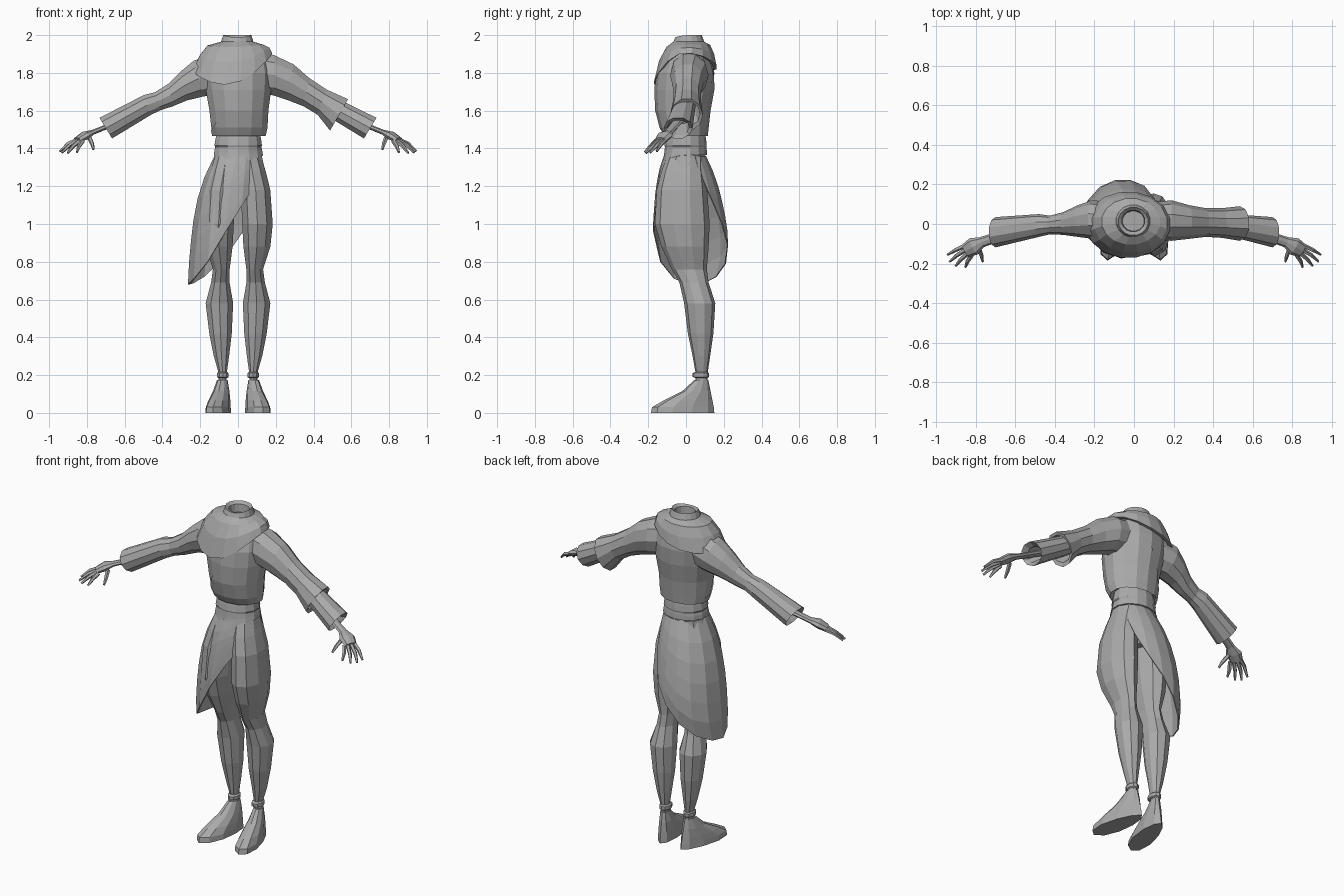
import bpy, bmesh, math
from mathutils import Vector

grey = bpy.data.materials.new("grey cloth")
grey.diffuse_color = (0.40, 0.40, 0.40, 1)


def finish(name, bm):
    bmesh.ops.recalc_face_normals(bm, faces=bm.faces)
    me = bpy.data.meshes.new(name)
    bm.to_mesh(me)
    bm.free()
    me.materials.append(grey)
    ob = bpy.data.objects.new(name, me)
    bpy.context.collection.objects.link(ob)
    return ob


def skin(bm, loops, caps=(True, True)):
    rows = [[bm.verts.new(p) for p in loop] for loop in loops]
    n = len(rows[0])
    for a, b in zip(rows, rows[1:]):
        for i in range(n):
            j = (i + 1) % n
            bm.faces.new((a[i], a[j], b[j], b[i]))
    for row, cap in zip((rows[0], rows[-1]), caps):
        if cap:
            bm.faces.new(row)


# A ring spans (xa, za) to (xb, zb) and y0 to y1; front and back can be raised or lowered
def ring(n, xa, za, xb, zb, y0, y1, front=0, back=0):
    out = []
    for i in range(n):
        t = 2 * math.pi * (i + 0.5) / n
        c, s = math.cos(t), math.sin(t)
        k = (c + 1) / 2
        dz = (front if s < 0 else back) * s * s
        out.append((xa + (xb - xa) * k, (y0 + y1) / 2 + (y1 - y0) / 2 * s,
                    za + (zb - za) * k + dz))
    return out


def loft(name, rings, n=12, caps=(True, True), side=1):
    bm = bmesh.new()
    skin(bm, [[(x * side, y, z) for x, y, z in ring(n, *r)] for r in rings], caps)
    return finish(name, bm)


def level(rows):
    return [(x0, z, x1, z, y0, y1) for z, x0, x1, y0, y1 in rows]


def tube(bm, pts, radii, n=6, flat=1.0, side=1):
    pts = [Vector((x * side, y, z)) for x, y, z in pts]
    loops = []
    for i, p in enumerate(pts):
        d = pts[min(i + 1, len(pts) - 1)] - pts[max(i - 1, 0)]
        u = Vector((0, 0, 1)).cross(d).normalized()
        v = d.cross(u).normalized()
        loops.append([p + radii[i] * (u * math.cos(2 * math.pi * k / n)
                      + v * flat * math.sin(2 * math.pi * k / n)) for k in range(n)])
    skin(bm, loops)


# Shirt body
shirt = level([(1.50, -.11, .115, -.09, .09), (1.465, -.135, .145, -.11, .11),
               (1.51, -.145, .155, -.135, .115), (1.60, -.155, .16, -.158, .125),
               (1.71, -.175, .175, -.163, .145), (1.80, -.19, .18, -.155, .15),
               (1.88, -.185, .165, -.12, .135), (1.94, -.11, .11, -.08, .10)])
loft("shirt", shirt, 14)

# Overlapping wrap on the shirt, cut along a diagonal
g = .005
wrap = loft("shirt_wrap", [(a - g, z, b + g, z, y0 - g, y1 + g)
                           for a, z, b, _, y0, y1 in shirt[1:-1]], 14, (False, False))
bm = bmesh.new()
bm.from_mesh(wrap.data)
bmesh.ops.bisect_plane(bm, geom=bm.verts[:] + bm.edges[:] + bm.faces[:],
                       plane_co=(0, 0, 1.73), plane_no=(-.23, 0, .14), clear_outer=True)
bm.to_mesh(wrap.data)
bm.free()

# Draped cowl with open neck
loft("cowl", [(-.055, 1.88, .05, 1.88, -.03, .06), (-.062, 1.985, .055, 1.985, -.04, .07),
              (-.08, 2.0, .072, 2.0, -.058, .085, -.012), (-.092, 1.965, .083, 1.965, -.068, .098),
              (-.165, 1.945, .135, 1.95, -.105, .13, -.01),
              (-.205, 1.895, .17, 1.935, -.145, .152, -.055, -.02),
              (-.245, 1.81, .185, 1.905, -.172, .165, -.115, -.03),
              (-.22, 1.815, .17, 1.905, -.155, .145, -.11, -.03)], 16, (True, False))

# Belt and waistband
loft("belt", level([(1.40, -.118, .122, -.108, .106), (1.415, -.128, .13, -.114, .11),
                    (1.45, -.122, .125, -.108, .106), (1.48, -.115, .12, -.10, .10)]), 14)
loft("waistband", [(-.131, 1.365, .136, 1.365, -.124, .112, -.035, 0),
                   (-.128, 1.39, .131, 1.39, -.116, .11, -.02, 0),
                   (-.12, 1.42, .124, 1.42, -.11, .106)], 14)
loft("pelvis", level([(1.38, -.12, .125, -.11, .10), (1.30, -.14, .145, -.128, .105),
                      (1.22, -.13, .13, -.13, .105), (1.15, -.04, .04, -.07, .06)]))

leg = level([(1.36, .0, .125, -.10, .095), (1.28, .0, .15, -.13, .10),
             (1.18, .012, .175, -.155, .112), (1.0, .018, .188, -.165, .125),
             (.88, .025, .175, -.13, .12), (.76, .042, .135, -.075, .11),
             (.69, .042, .145, -.035, .12), (.58, .022, .175, -.01, .155),
             (.42, .03, .155, .01, .145), (.30, .045, .13, .035, .128),
             (.215, .058, .105, .05, .115), (.15, .06, .105, .05, .115)])
cuff = level([(.185, .055, .105, .05, .115), (.19, .048, .112, .035, .122),
              (.21, .048, .112, .035, .122), (.217, .056, .106, .048, .114)])
# Foot outlines: height, toe end, heel end, half width
foot_rows = [(0, -.185, .15, .056), (.03, -.18, .147, .054), (.065, -.12, .14, .05),
             (.115, -.02, .13, .041), (.175, .045, .118, .028)]

# Arm and hand paths for the right half, mirrored below
fingers = [((.846, -.105, 1.448), (.90, -.13, 1.425), (.943, -.155, 1.385)),
           ((.846, -.127, 1.443), (.895, -.157, 1.415), (.932, -.19, 1.378)),
           ((.838, -.146, 1.440), (.875, -.178, 1.41), (.902, -.212, 1.376)),
           ((.822, -.158, 1.440), (.842, -.188, 1.41), (.852, -.218, 1.38)),
           ((.785, -.125, 1.455), (.772, -.16, 1.425), (.765, -.19, 1.395))]

for side, word in ((1, "left"), (-1, "right")):
    loft(word + "_leg", leg, 10, side=side)
    loft(word + "_ankle_band", cuff, 10, side=side)
    bm = bmesh.new()
    loops = []
    for z, toe, heel, w in foot_rows:
        loop = []
        for i in range(10):
            t = 2 * math.pi * i / 10
            y = (toe + heel) / 2 + (heel - toe) / 2 * math.cos(t)
            spread = w * (1 + .25 * (.06 - y) / .2)
            x = .083 + (.08 - y) * .19 + spread * math.sin(t)
            loop.append((x * side, y, z))
        loops.append(loop)
    skin(bm, loops)
    finish(word + "_foot", bm)
    bm = bmesh.new()
    tube(bm, [(.62, -.04, 1.545), (.72, -.075, 1.505), (.77, -.092, 1.485), (.81, -.113, 1.468),
              (.85, -.135, 1.443)], [.03, .026, .027, .046, .036], 8, .5, side)
    for f in fingers:
        tube(bm, f, [.0125, .011, .006], 5, 1, side)
    finish(word + "_hand", bm)

# Fitted sleeve with flared cuff
loft("right_sleeve", [(-.12, 1.91, -.10, 1.68, -.08, .11), (-.235, 1.87, -.185, 1.67, -.075, .12),
                      (-.30, 1.815, -.27, 1.65, -.065, .095), (-.37, 1.745, -.345, 1.62, -.055, .06),
                      (-.44, 1.70, -.41, 1.60, -.052, .042), (-.50, 1.685, -.46, 1.575, -.065, .05),
                      (-.735, 1.565, -.665, 1.45, -.118, .035), (-.70, 1.55, -.65, 1.47, -.10, .02),
                      (-.60, 1.60, -.57, 1.53, -.06, .02)], 10)

# Wide draped sleeve over a longer cuff
loft("left_over_sleeve", [(.10, 1.92, .10, 1.69, -.08, .11), (.19, 1.90, .19, 1.675, -.085, .12),
                          (.295, 1.85, .265, 1.65, -.075, .095), (.38, 1.775, .345, 1.62, -.065, .08),
                          (.47, 1.715, .42, 1.575, -.07, .08), (.585, 1.665, .485, 1.49, -.085, .09),
                          (.575, 1.65, .49, 1.515, -.07, .075), (.45, 1.70, .42, 1.61, -.04, .05)], 10)
loft("left_cuff", [(.42, 1.705, .40, 1.62, -.045, .045), (.52, 1.67, .47, 1.57, -.065, .05),
                   (.735, 1.565, .665, 1.45, -.118, .035), (.70, 1.55, .65, 1.47, -.10, .02),
                   (.60, 1.60, .57, 1.53, -.06, .02)], 10)

# Wrap skirt: profile (z, x0, x1, y0, y1) and hem height by angle
profile = [(1.36, -.125, .13, -.118, .108), (1.28, -.165, .142, -.145, .145),
           (1.18, -.205, .15, -.162, .18), (1.0, -.24, .15, -.176, .22),
           (.85, -.255, .14, -.172, .228), (.76, -.262, .125, -.155, .21),
           (.67, -.265, .11, -.13, .17)]
hem = [(-25, 1.33), (-50, 1.2), (-72, 1.1), (-95, .96), (-120, .80), (-148, .71), (-180, .68),
       (-208, .685), (-235, .72), (-258, .79), (-280, .89), (-300, 1.0), (-318, 1.15), (-332, 1.3)]


def skirt_point(deg, z):
    for a, b in zip(profile, profile[1:]):
        if z >= b[0]:
            break
    k = (a[0] - z) / (a[0] - b[0])
    x0, x1, y0, y1 = [p + (q - p) * k for p, q in zip(a[1:], b[1:])]
    t = math.radians(deg)
    return ((x0 + x1) / 2 + (x1 - x0) / 2 * math.cos(t),
            (y0 + y1) / 2 + (y1 - y0) / 2 * math.sin(t), z)


bm = bmesh.new()
cols = [[bm.verts.new(skirt_point(d, 1.36 + (h - 1.36) * i / 6)) for i in range(7)] for d, h in hem]
for a, b in zip(cols, cols[1:]):
    for i in range(6):
        bm.faces.new((a[i], b[i], b[i + 1], a[i + 1]))
skirt = finish("wrap_skirt", bm)
mod = skirt.modifiers.new("thickness", 'SOLIDIFY')
mod.thickness = .006
